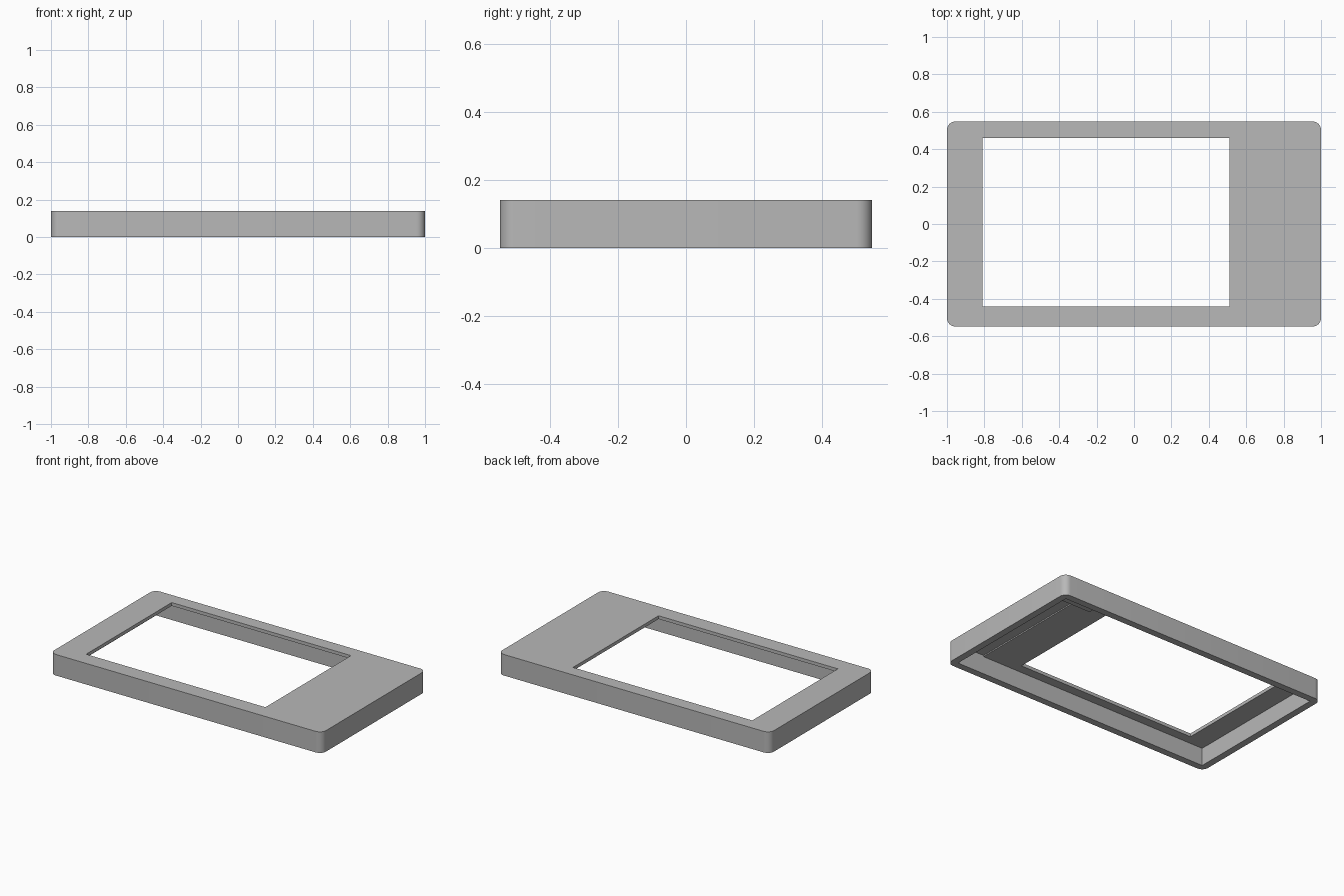
import bpy
import bmesh
from mathutils import Vector

if "Cube" in bpy.data.objects:
    bpy.data.objects.remove(bpy.data.objects["Cube"], do_unlink=True)

HALF_X, HALF_Y, HEIGHT = 1.0, 0.548, 0.14
WALL, CEILING, CORNER = 0.046, 0.118, 0.045

grey = bpy.data.materials.new("plain_grey")
grey.use_nodes = True
grey.diffuse_color = (0.48, 0.48, 0.48, 1)
grey.node_tree.nodes["Principled BSDF"].inputs["Base Color"].default_value = grey.diffuse_color


def box(name, low, high, radius=0):
    """Box between two corners, with optional rounded upright edges."""
    low, high = Vector(low), Vector(high)
    bm = bmesh.new()
    bmesh.ops.create_cube(bm, size=1)
    for v in bm.verts:
        v.co = Vector(l + (h - l) * (c + 0.5) for l, h, c in zip(low, high, v.co))
    if radius:
        upright = [e for e in bm.edges
                   if abs(e.verts[0].co.z - e.verts[1].co.z) > 0.01]
        bmesh.ops.bevel(bm, geom=upright, offset=radius, segments=8,
                        profile=0.5, affect='EDGES')
    mesh = bpy.data.meshes.new(name)
    bm.to_mesh(mesh)
    bm.free()
    mesh.materials.append(grey)
    obj = bpy.data.objects.new(name, mesh)
    bpy.context.collection.objects.link(obj)
    return obj


def cut(target, cutter):
    """Subtract the cutter, bake the result and remove the cutter."""
    cutter.hide_render = True
    mod = target.modifiers.new("cut", 'BOOLEAN')
    mod.operation, mod.solver, mod.object = 'DIFFERENCE', 'EXACT', cutter
    bpy.context.view_layer.objects.active = target
    bpy.ops.object.modifier_apply(modifier=mod.name)
    bpy.data.objects.remove(cutter, do_unlink=True)


# Outer shell with rounded corners
bezel = box("bezel_shell", (-HALF_X, -HALF_Y, 0), (HALF_X, HALF_Y, HEIGHT), CORNER)
in_x, in_y = HALF_X - WALL, HALF_Y - WALL

# Hollow underside
cut(bezel, box("cavity", (-in_x, -in_y, -0.1), (in_x, in_y, CEILING)))

# Off-centre screen window
cut(bezel, box("window", (-0.81, -0.44, 0.05), (0.51, 0.46, 0.3)))

# Shallow pocket under the wide end
cut(bezel, box("end_pocket", (0.755, -in_y, 0.05), (in_x, 0.325, CEILING + 0.008)))

# Low pad in the inner back corner
box("corner_pad", (0.62, 0.325, CEILING - 0.008), (in_x + 0.01, in_y + 0.01, CEILING + 0.005))

# Smooth only the rounded corners
bpy.ops.object.select_all(action='DESELECT')
bezel.select_set(True)
bpy.context.view_layer.objects.active = bezel
bpy.ops.object.shade_smooth_by_angle(angle=0.5)
